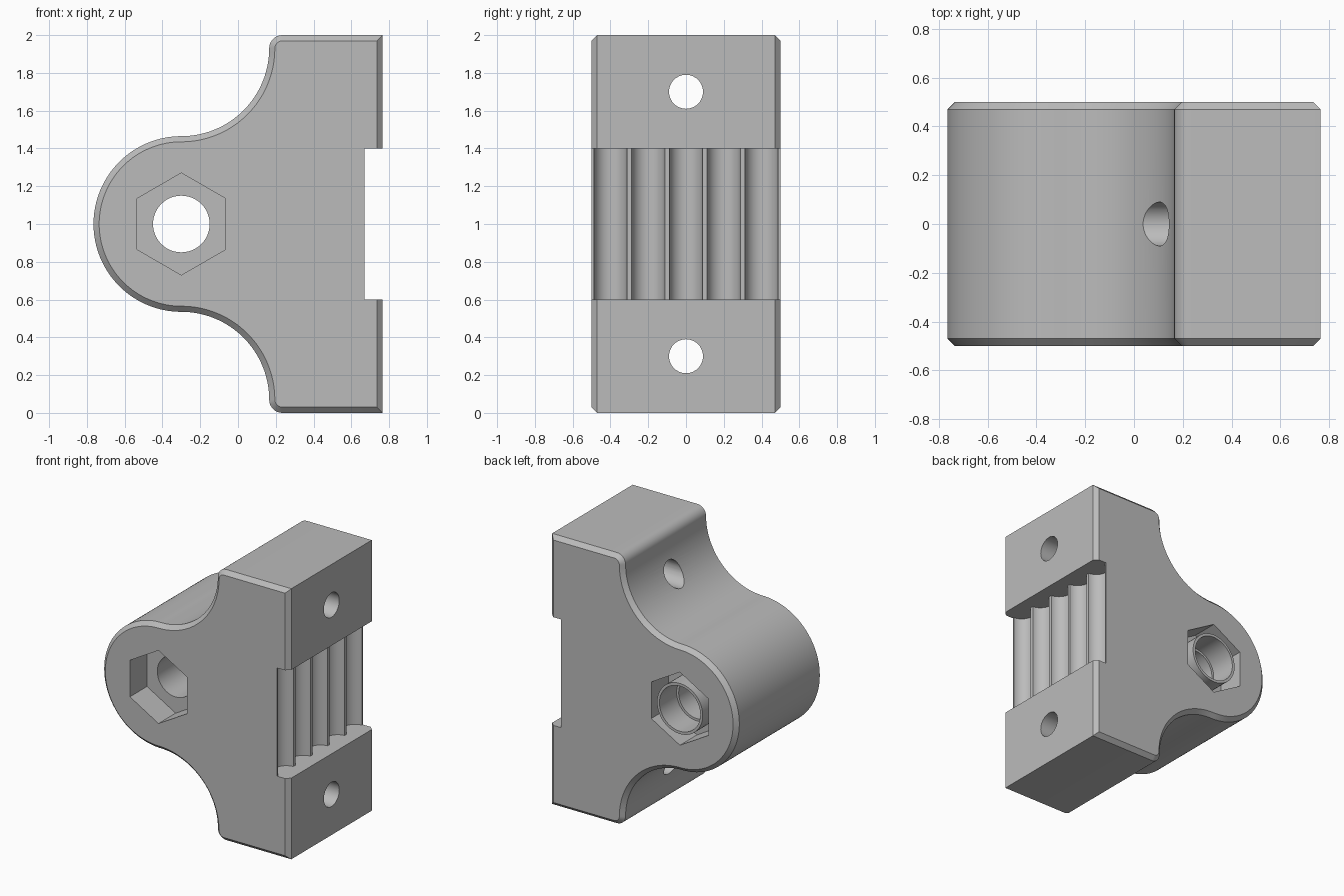
import bpy, bmesh
from math import sin, cos, radians, pi
from mathutils import Vector

cube = bpy.data.objects.get("Cube")
if cube:
    bpy.data.objects.remove(cube, do_unlink=True)

grey = bpy.data.materials.new("plain_grey")
grey.use_nodes = True
grey.diffuse_color = (0.5, 0.5, 0.5, 1)
grey.node_tree.nodes["Principled BSDF"].inputs["Base Color"].default_value = (0.5, 0.5, 0.5, 1)


def arc(cx, cy, r, start, end, steps):
    """Points along an arc, angles in degrees."""
    angles = [radians(start + (end - start) * i / steps) for i in range(steps + 1)]
    return [(cx + r * cos(a), cy + r * sin(a)) for a in angles]


def loft(name, rings, close_loop=False):
    """Skin equal rings of 3D points, capped unless the rings form a loop."""
    bm = bmesh.new()
    loops = [[bm.verts.new(p) for p in ring] for ring in rings]
    n = len(loops[0])
    pairs = list(zip(loops, loops[1:]))
    if close_loop:
        pairs.append((loops[-1], loops[0]))
    else:
        bm.faces.new(loops[0])
        bm.faces.new(loops[-1])
    for a, b in pairs:
        for i in range(n):
            j = (i + 1) % n
            bm.faces.new((a[i], a[j], b[j], b[i]))
    bmesh.ops.recalc_face_normals(bm, faces=bm.faces)
    mesh = bpy.data.meshes.new(name)
    bm.to_mesh(mesh)
    bm.free()
    mesh.materials.append(grey)
    obj = bpy.data.objects.new(name, mesh)
    bpy.context.collection.objects.link(obj)
    return obj


def along_y(points, y):
    return [Vector((x, y, z)) for x, z in points]


def along_x(points, x):
    return [Vector((x, y, z)) for y, z in points]


def select_only(obj):
    bpy.ops.object.select_all(action='DESELECT')
    obj.select_set(True)
    bpy.context.view_layer.objects.active = obj


def cut(obj, cutter):
    cutter.hide_render = True
    mod = obj.modifiers.new("cut", 'BOOLEAN')
    mod.operation = 'DIFFERENCE'
    mod.solver = 'EXACT'
    mod.object = cutter
    select_only(obj)
    bpy.ops.object.modifier_apply(modifier=mod.name)
    bpy.data.objects.remove(cutter, do_unlink=True)


# Body outline: round nose, concave flanks, small rounded corners, square base
NOSE_X, NOSE_R, CORNER_R, BASE_X = -0.30, 0.465, 0.07, 0.765
FLANK_Z = 2 - CORNER_R


def outline(inset):
    upper = arc(NOSE_X, 1, NOSE_R - inset, 180, 90, 32)
    upper += arc(NOSE_X, FLANK_Z, NOSE_R + inset, -90, 0, 32)[1:]
    upper += arc(NOSE_X + NOSE_R + CORNER_R, FLANK_Z, CORNER_R - inset, 180, 90, 8)[1:]
    upper.append((BASE_X - inset, 2 - inset))
    lower = [(x, 2 - z) for x, z in reversed(upper[1:])]
    return upper + lower


BEVEL = 0.03
body = loft("bracket_body", [along_y(outline(inset), y) for y, inset in
            ((-0.5, BEVEL), (BEVEL - 0.5, 0), (0.5 - BEVEL, 0), (0.5, BEVEL))])

# Slot in the base with five rounded grooves
slot = [(0.9, -0.6), (0.67, -0.6)]
for k in range(-2, 3):
    slot += arc(0.675, k * 0.2, 0.088, 267, 93, 20)
slot += [(0.67, 0.6), (0.9, 0.6)]
cut(body, loft("slot_cutter", [[Vector((x, y, z)) for x, y in slot] for z in (0.6, 1.4)]))

# Screw holes through the two shoulders
for z in (0.3, 1.7):
    ring = arc(0, z, 0.09, 0, 360, 40)[:-1]
    cut(body, loft("screw_cutter", [along_x(ring, x) for x in (-0.2, 1)]))

# Main bore and a hexagonal nut pocket on each side
bore = arc(NOSE_X, 1, 0.15, 0, 360, 48)[:-1]
cut(body, loft("bore_cutter", [along_y(bore, y) for y in (-0.7, 0.7)]))
hexagon = arc(NOSE_X, 1, 0.27, 90, 450, 6)[:-1]
for side in (-1, 1):
    cut(body, loft("pocket_cutter", [along_y(hexagon, side * y) for y in (0.3, 0.7)]))

# Thin sleeve standing in the rear pocket
sleeve_section = ((0.187, 0.295), (0.187, 0.5), (0.167, 0.5), (0.167, 0.295))
sleeve = loft("rear_pocket_sleeve",
              [along_y(arc(NOSE_X, 1, r, 0, 360, 48)[:-1], y) for r, y in sleeve_section],
              close_loop=True)

for obj in (body, sleeve):
    select_only(obj)
    bpy.ops.object.shade_smooth_by_angle(angle=pi / 6)
